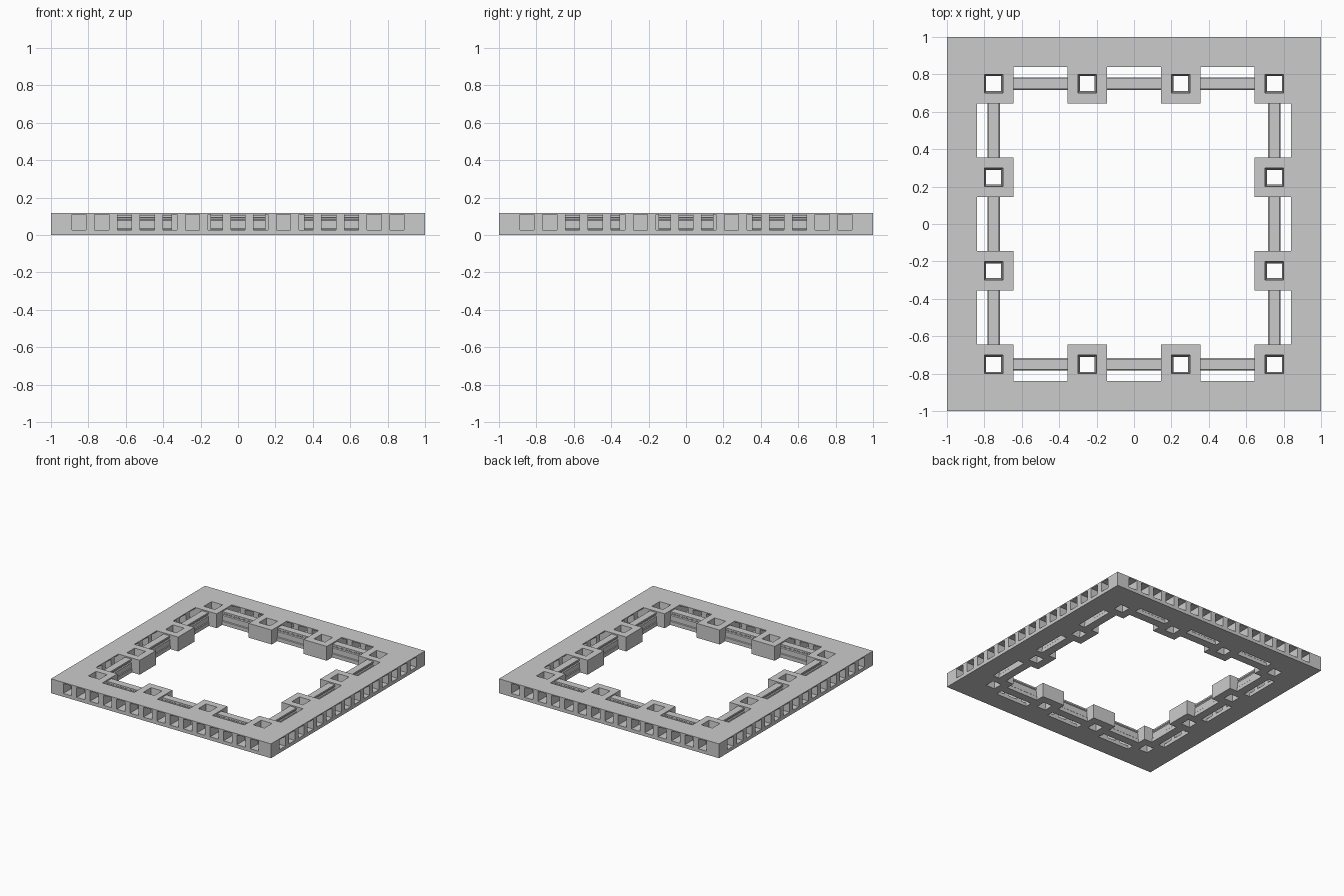
import bpy, bmesh
from math import pi
from mathutils import Matrix, Vector

if "Cube" in bpy.data.objects:
    bpy.data.objects.remove(bpy.data.objects["Cube"], do_unlink=True)

HEIGHT = 0.118
SLOT_LOW, SLOT_HIGH, SLOT_HALF = 0.028, 0.109, 0.038
WALL_IN, BLOCK_IN, SLOT_END = 0.84, 0.645, 0.9
BAY_HALF, HOLE_HALF = 0.145, 0.05
BAYS = (0, 0.5)
HOLES = (0.25, 0.75)
SLOTS = [i * 0.1214 for i in range(8)]

grey = bpy.data.materials.new("plain grey")
grey.use_nodes = True
grey.diffuse_color = (0.6, 0.6, 0.6, 1)
grey.node_tree.nodes["Principled BSDF"].inputs["Base Color"].default_value = (0.6, 0.6, 0.6, 1)


def near(value, centres, half):
    return any(abs(value - c) < half for c in centres)


def is_solid(x, y, z):
    """All four sides are alike: measure out from the centre and along the side."""
    out, along = max(abs(x), abs(y)), min(abs(x), abs(y))
    if not (BLOCK_IN < out < 1 and 0 < z < HEIGHT):
        return False
    in_bay = near(along, BAYS, BAY_HALF)
    if out < WALL_IN and in_bay:
        return False
    if near(along, HOLES, HOLE_HALF) and near(out, HOLES[1:], HOLE_HALF):
        return False
    # clip slots run through to the bays, and end blind at the blocks
    in_slot = near(along, SLOTS, SLOT_HALF) and SLOT_LOW < z < SLOT_HIGH
    return not (in_slot and (in_bay or out > SLOT_END))


def finish(name, bm):
    bmesh.ops.recalc_face_normals(bm, faces=bm.faces)
    mesh = bpy.data.meshes.new(name)
    bm.to_mesh(mesh)
    bm.free()
    mesh.materials.append(grey)
    obj = bpy.data.objects.new(name, mesh)
    bpy.context.collection.objects.link(obj)


# Grid lines at every edge of a slot, bay, hole and wall
marks = {BLOCK_IN, WALL_IN, SLOT_END, 1}
for centres, half in ((BAYS, BAY_HALF), (HOLES, HOLE_HALF), (SLOTS, SLOT_HALF)):
    marks |= {round(abs(c + s * half), 4) for c in centres for s in (-1, 1)}
lines = sorted({s * m for m in marks for s in (-1, 1)})
levels = [0, SLOT_LOW, SLOT_HIGH, HEIGHT]
axes = (lines, lines, levels)


def cell_solid(cell):
    if any(not 0 <= i < len(a) - 1 for i, a in zip(cell, axes)):
        return False
    return is_solid(*((a[i] + a[i + 1]) / 2 for i, a in zip(cell, axes)))


# Base frame: a skin wherever solid meets empty space
bm = bmesh.new()
corners = {}


def corner(key):
    if key not in corners:
        corners[key] = bm.verts.new([a[i] for i, a in zip(key, axes)])
    return corners[key]


cells = [(i, j, k) for i in range(len(lines) - 1) for j in range(len(lines) - 1)
         for k in range(len(levels) - 1)]
for cell in filter(cell_solid, cells):
    for axis in range(3):
        for step in (0, 1):
            beside = list(cell)
            beside[axis] += 2 * step - 1
            if cell_solid(beside):
                continue
            ring = []
            for du, dv in ((0, 0), (1, 0), (1, 1), (0, 1)):
                key = list(cell)
                key[axis] += step
                key[(axis + 1) % 3] += du
                key[(axis + 2) % 3] += dv
                ring.append(corner(tuple(key)))
            bm.faces.new(ring if step else ring[::-1])

# Square holes narrow towards the floor
for v in bm.verts:
    out, along = max(abs(v.co.x), abs(v.co.y)), min(abs(v.co.x), abs(v.co.y))
    reach = HOLE_HALF + 0.0001
    if near(along, HOLES, reach) and near(out, HOLES[1:], reach):
        scale = 0.8 + 0.2 * v.co.z / HEIGHT
        for a in (0, 1):
            size = abs(v.co[a])
            centre = min(HOLES, key=lambda c: abs(size - c))
            sign = 1 if v.co[a] > 0 else -1
            v.co[a] = sign * (centre + (size - centre) * scale)
finish("base_frame", bm)

# Grooved rails bridging the blocks
half_profile = [(0.034, 0), (0.034, 0.03), (0.029, 0.035), (0.029, 0.077),
                (0.022, 0.082), (0.022, 0.09), (0.029, 0.095), (0.029, 0.108)]
profile = half_profile + [(-y, z) for y, z in reversed(half_profile)]
for i, side in enumerate(("front", "left", "back", "right")):
    turn = Matrix.Rotation(i * pi / 2, 4, 'Z')
    bm = bmesh.new()
    for x in (-0.5, 0, 0.5):
        ends = [[bm.verts.new(turn @ Vector((x + s * BAY_HALF, y - 0.75, z))) for y, z in profile]
                for s in (-1, 1)]
        for end in ends:
            bm.faces.new(end)
        for n in range(len(profile)):
            bm.faces.new((ends[0][n - 1], ends[0][n], ends[1][n], ends[1][n - 1]))
    finish(side + "_rails", bm)
